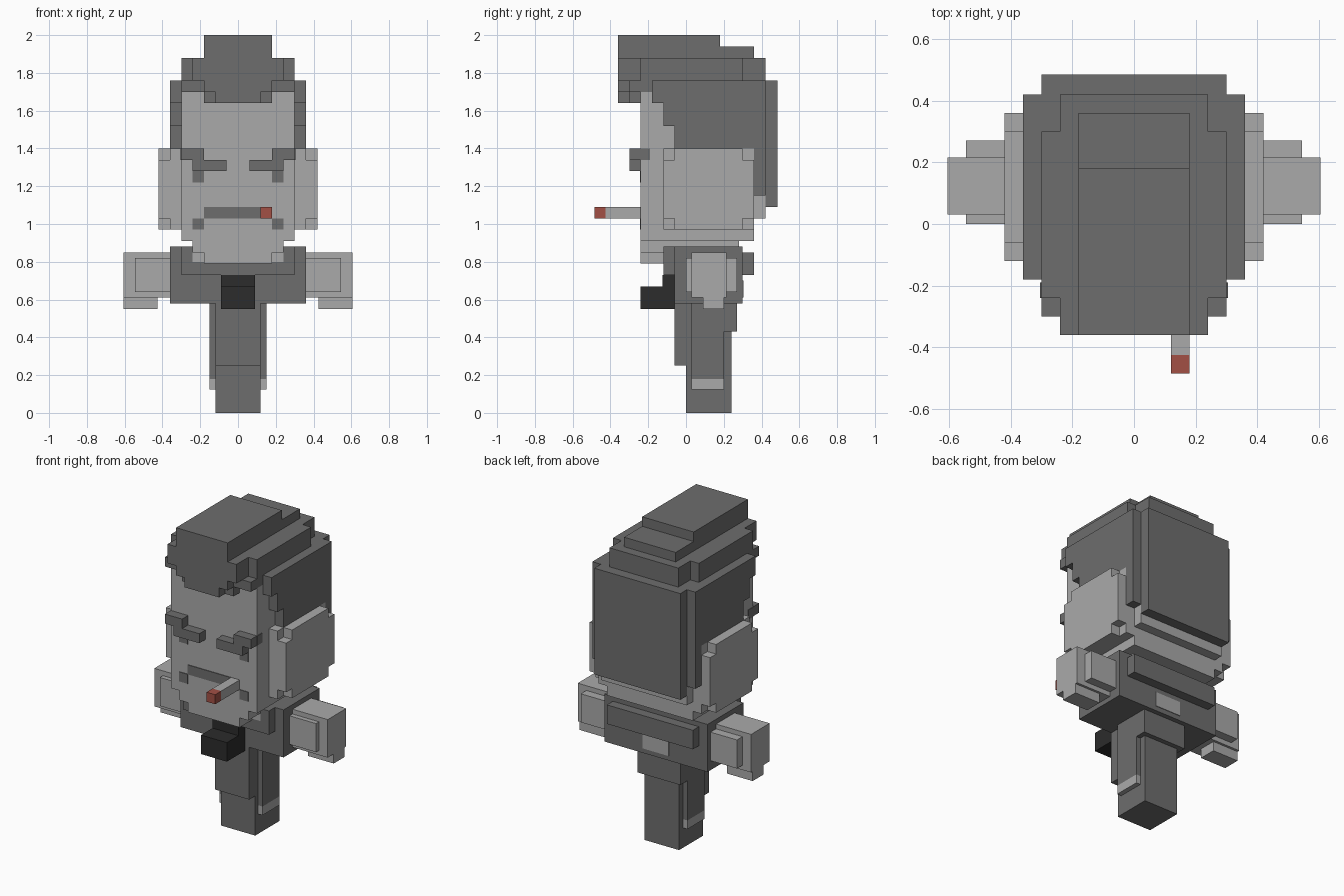
import bpy, bmesh
from mathutils import Matrix, Vector

cube = bpy.data.objects.get("Cube")
if cube:
    bpy.data.objects.remove(cube, do_unlink=True)


def material(name, r, g, b):
    m = bpy.data.materials.new(name)
    m.use_nodes = True
    m.diffuse_color = (r, g, b, 1)
    m.node_tree.nodes["Principled BSDF"].inputs["Base Color"].default_value = (r, g, b, 1)
    return m


SKIN = material("light grey", .40, .40, .40)
DARK = material("dark grey", .155, .155, .155)
BLACK = material("near black", .025, .025, .025)
RED = material("ember red", .36, .08, .06)


def part(name, mat, *boxes, mirror=False):
    """One object from boxes given as x, y and z ranges."""
    bm = bmesh.new()
    for x, y, z in boxes:
        for s in ((1, -1) if mirror else (1,)):
            lo = Vector((x[0], y[0], z[0]))
            hi = Vector((x[1], y[1], z[1]))
            mid = (lo + hi) / 2
            mid.x *= s
            size = hi - lo
            bmesh.ops.create_cube(bm, size=1, matrix=Matrix.Translation(mid)
                                  @ Matrix.Diagonal((*size, 1)))
    mesh = bpy.data.meshes.new(name)
    bm.to_mesh(mesh)
    bm.free()
    mesh.materials.append(mat)
    ob = bpy.data.objects.new(name, mesh)
    bpy.context.collection.objects.link(ob)
    return ob


def wide(w, y0, y1, z0, z1):
    """A box centred on x = 0 with half width w."""
    return (-w, w), (y0, y1), (z0, z1)


# Head
part("head", SKIN,
     wide(.30, -.24, .36, .91, 1.70),
     wide(.36, -.12, .36, .97, 1.40),
     wide(.30, .30, .42, 1.03, 1.15))
part("chin", SKIN, wide(.24, -.24, -.12, .85, .91), wide(.18, -.24, -.12, .79, .85))
part("neck", SKIN, wide(.24, -.12, .28, .80, .91))
part("ears", SKIN,
     ((.36, .42), (-.12, .36), (1.03, 1.34)),
     ((.36, .42), (-.06, .30), (.97, 1.40)), mirror=True)

# Hair
part("hair_sides", DARK,
     wide(.36, -.06, .42, 1.40, 1.52),
     wide(.36, -.12, .42, 1.52, 1.64),
     wide(.36, -.18, .42, 1.64, 1.76),
     wide(.36, .36, .42, 1.15, 1.40))
part("hair_back", DARK, wide(.30, .42, .485, 1.09, 1.76))
part("hair_crown", DARK,
     wide(.30, -.30, .42, 1.70, 1.76),
     wide(.30, -.24, .30, 1.76, 1.88),
     wide(.24, -.30, .42, 1.76, 1.88),
     wide(.18, -.36, .18, 1.88, 2.0),
     wide(.18, .18, .36, 1.88, 1.94))
part("hair_front", DARK,
     wide(.24, -.36, -.24, 1.76, 1.88),
     wide(.18, -.36, -.24, 1.70, 1.76),
     wide(.12, -.36, -.24, 1.64, 1.70),
     wide(.18, -.30, -.24, 1.64, 1.70))

# Face
part("eyebrows", DARK,
     ((.18, .30), (-.30, -.24), (1.34, 1.40)),
     ((.06, .24), (-.30, -.24), (1.28, 1.34)),
     ((.298, .304), (-.24, -.19), (1.34, 1.40)), mirror=True)
part("eyes", DARK, ((.18, .24), (-.244, -.238), (1.22, 1.28)), mirror=True)
part("mouth", DARK, wide(.18, -.244, -.238, 1.03, 1.09))
part("mouth_corners", DARK, ((.18, .24), (-.244, -.238), (.97, 1.03)), mirror=True)
part("stick", SKIN, ((.12, .18), (-.425, -.24), (1.03, 1.09)))
part("stick_tip", RED, ((.12, .18), (-.485, -.425), (1.03, 1.09)))

# Body
part("torso", DARK, wide(.36, -.06, .30, .58, .88))
part("collar", DARK, wide(.30, -.12, -.06, .73, .88), wide(.30, .30, .36, .73, .85))
part("back_patch", SKIN, wide(.09, .298, .304, .61, .70))
part("tie", BLACK, wide(.09, -.125, -.055, .55, .73), wide(.09, -.24, -.12, .55, .67))
part("arms", SKIN,
     ((.36, .605), (.03, .215), (.61, .85)),
     ((.36, .545), (0, .27), (.64, .82)),
     ((.425, .605), (.09, .20), (.55, .61)), mirror=True)

# Legs
part("legs", DARK,
     wide(.12, 0, .24, 0, .60),
     wide(.12, -.06, 0, .25, .58),
     wide(.15, .03, .20, .18, .58),
     wide(.15, .20, .27, .43, .60))
part("ankle_bands", SKIN, ((.12, .15), (.03, .20), (.125, .18)), mirror=True)
